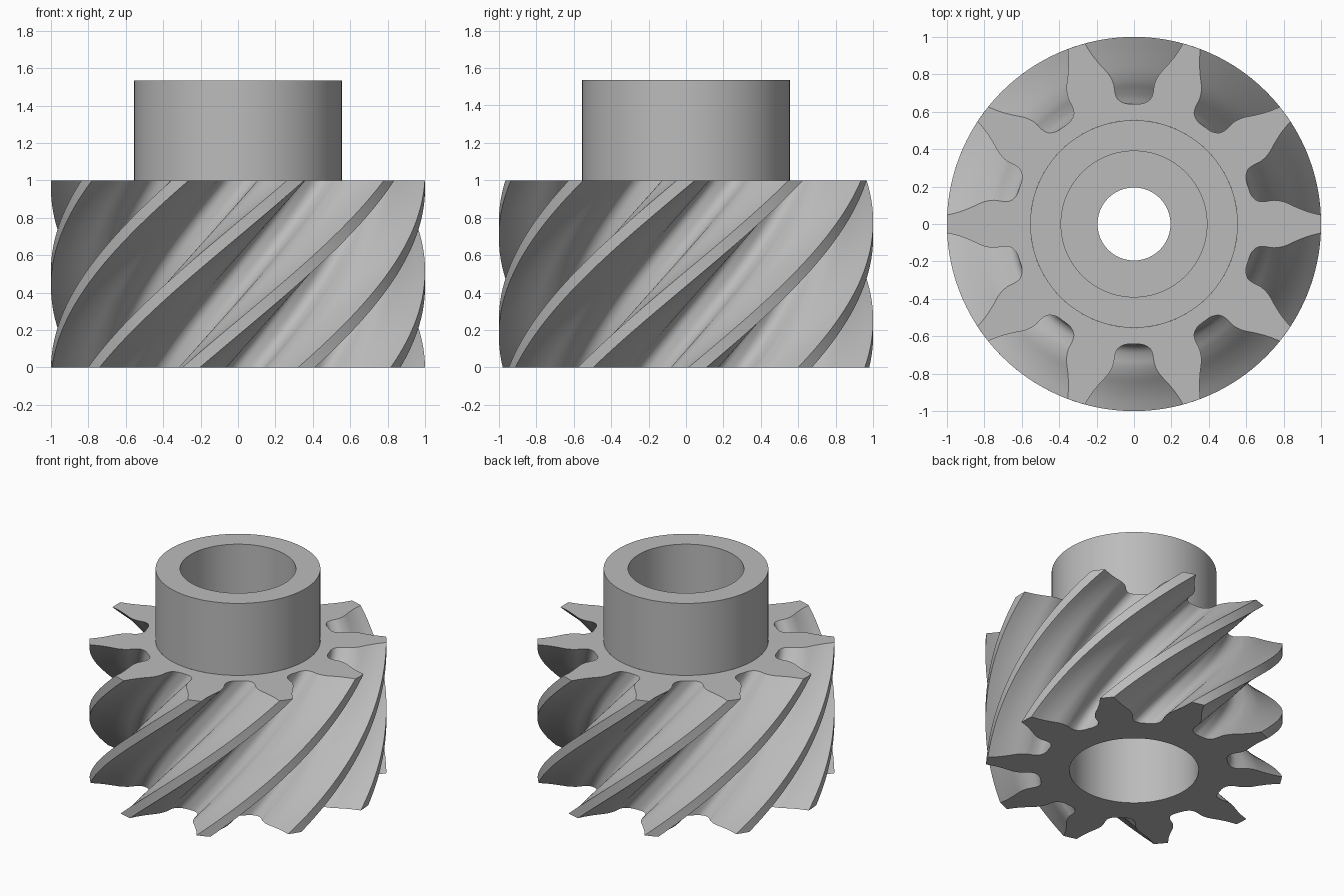
import bpy, bmesh, math
from mathutils import Vector

cube = bpy.data.objects.get("Cube")
if cube:
    bpy.data.objects.remove(cube)

TEETH = 10
HEIGHT = 1.0
TWIST = math.radians(68.5)
LAYERS = 40

steel = bpy.data.materials.new("grey steel")
colour = (0.5, 0.5, 0.5, 1)
steel.diffuse_color = colour
steel.use_nodes = True
steel.node_tree.nodes["Principled BSDF"].inputs["Base Color"].default_value = colour


def loft(name, rings):
    """Skin a chain of closed rings that all have the same point count."""
    bm = bmesh.new()
    loops = [[bm.verts.new(p) for p in ring] for ring in rings]
    for a, b in zip(loops, loops[1:]):
        for j in range(len(a)):
            k = (j + 1) % len(a)
            bm.faces.new((a[j], b[j], b[k], a[k]))
    mesh = bpy.data.meshes.new(name)
    bm.to_mesh(mesh)
    bm.free()
    obj = bpy.data.objects.new(name, mesh)
    bpy.context.collection.objects.link(obj)
    mesh.materials.append(steel)
    bpy.ops.object.select_all(action='DESELECT')
    obj.select_set(True)
    bpy.context.view_layer.objects.active = obj
    bpy.ops.object.shade_smooth_by_angle(angle=math.radians(30))
    return obj


def smooth_path(points, steps):
    """Catmull-Rom curve through the points."""
    pts = [2 * points[0] - points[1]] + points + [2 * points[-1] - points[-2]]
    out = []
    for a, b, c, d in zip(pts, pts[1:], pts[2:], pts[3:]):
        for s in range(steps):
            t = s / steps
            out.append(0.5 * (2 * b + (c - a) * t + (2 * a - 5 * b + 4 * c - d) * t * t
                              + (3 * b - a - 3 * c + d) * t ** 3))
    return out + [points[-1]]


def ring(polar, z, turn=0.0):
    return [(r * math.cos(a + turn), r * math.sin(a + turn), z) for a, r in polar]


# Half of a tooth gap: (offset from the gap's centre line, distance from the axis)
half = [(0, 0.642), (0.05, 0.645), (0.088, 0.668), (0.104, 0.71), (0.11, 0.75),
        (0.135, 0.8), (0.18, 0.85), (0.225, 0.905), (0.263, 0.965)]
gap = [Vector((-x, y)) for x, y in half[:0:-1]] + [Vector(p) for p in half]
flank = [(math.atan2(p.x, p.y), p.length) for p in smooth_path(gap, 3)]

# Full gear outline as polar points, with one extra point on each tooth tip
pitch = 2 * math.pi / TEETH
outline = []
for i in range(TEETH):
    centre = (i + 0.5) * pitch
    outline += [(centre + a, r) for a, r in flank] + [(centre + pitch / 2, 1.0)]

# Helical gear: flat top, twisted flanks, flat underside
rings = [ring([(a, 0.555) for a, r in outline], HEIGHT)]
for i in range(LAYERS + 1):
    t = i / LAYERS
    rings.append(ring(outline, HEIGHT * (1 - t), -TWIST * t))
rings.append(ring([(a, 0.435) for a, r in outline], 0, -TWIST))
loft("helical_gear", rings)

# Hub: lower bore, inner web with shaft hole, upper bore and raised collar
hub = [(0.435, 0), (0.435, 0.6), (0.195, 0.6), (0.195, 0.95),
       (0.39, 0.95), (0.39, 1.535), (0.555, 1.535), (0.555, HEIGHT)]
SEGMENTS = 128
circle = [2 * math.pi * j / SEGMENTS for j in range(SEGMENTS)]
loft("hub_collar", [ring([(a, r) for a in circle], z) for r, z in hub])
